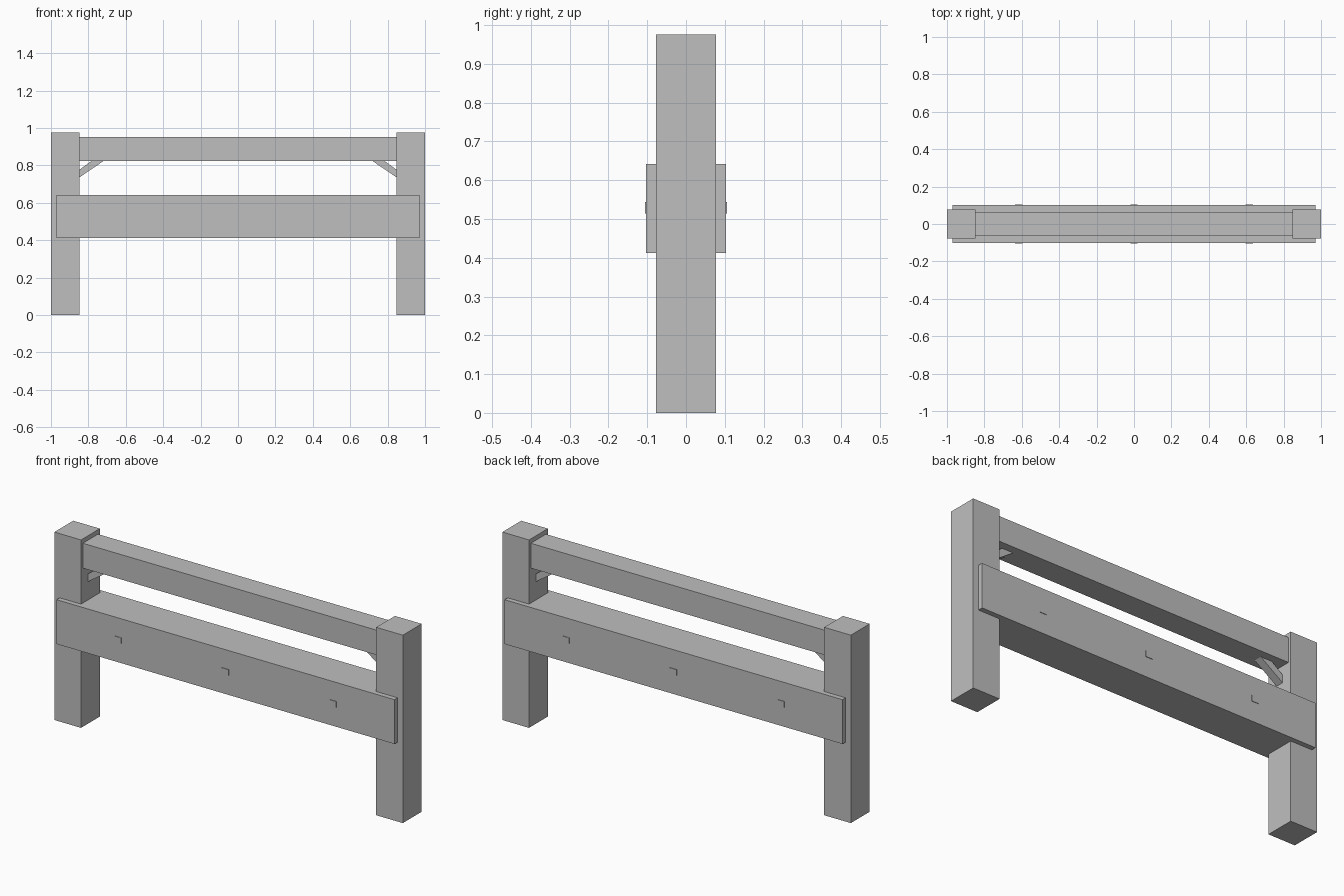
import bpy
import bmesh

cube = bpy.data.objects.get("Cube")
if cube:
    bpy.data.objects.remove(cube, do_unlink=True)

GREY = 0.52
mat = bpy.data.materials.new("plain grey")
mat.use_nodes = True
mat.diffuse_color = (GREY, GREY, GREY, 1)
bsdf = next(n for n in mat.node_tree.nodes if n.type == 'BSDF_PRINCIPLED')
bsdf.inputs["Base Color"].default_value = (GREY, GREY, GREY, 1)


def prism(name, outline, y0, y1):
    """Extrude an x-z outline from y0 to y1."""
    bm = bmesh.new()
    face = bm.faces.new([bm.verts.new((x, y0, z)) for x, z in outline])
    new = bmesh.ops.extrude_face_region(bm, geom=[face])["geom"]
    verts = [v for v in new if isinstance(v, bmesh.types.BMVert)]
    bmesh.ops.translate(bm, verts=verts, vec=(0, y1 - y0, 0))
    bmesh.ops.recalc_face_normals(bm, faces=bm.faces)
    mesh = bpy.data.meshes.new(name)
    bm.to_mesh(mesh)
    bm.free()
    mesh.materials.append(mat)
    obj = bpy.data.objects.new(name, mesh)
    bpy.context.collection.objects.link(obj)
    return obj


def box(name, x0, x1, y0, y1, z0, z1):
    return prism(name, [(x0, z0), (x1, z0), (x1, z1), (x0, z1)], y0, y1)


# Long timbers
box("main_beam", -0.97, 0.97, -0.1025, 0.1025, 0.412, 0.642)
box("top_rail", -0.85, 0.85, -0.062, 0.062, 0.823, 0.952)

# Posts and diagonal braces, mirrored left and right
brace = [(0.85, 0.735), (0.85, 0.775), (0.785, 0.823), (0.72, 0.823)]
for side, s in (("left", 1), ("right", -1)):
    box(side + "_post", s * 0.847, s, -0.077, 0.077, 0, 0.975)
    prism(side + "_brace", [(s * x, z) for x, z in brace], -0.021, 0.021)

# Small bolt plates on both faces of the beam
for face, s in (("front", -1), ("back", 1)):
    for place, x in (("right", -0.617), ("middle", 0), ("left", 0.617)):
        box(f"{face}_{place}_bolt_plate", x - 0.02, x + 0.02,
            s * 0.1, s * 0.1055, 0.514, 0.544)
